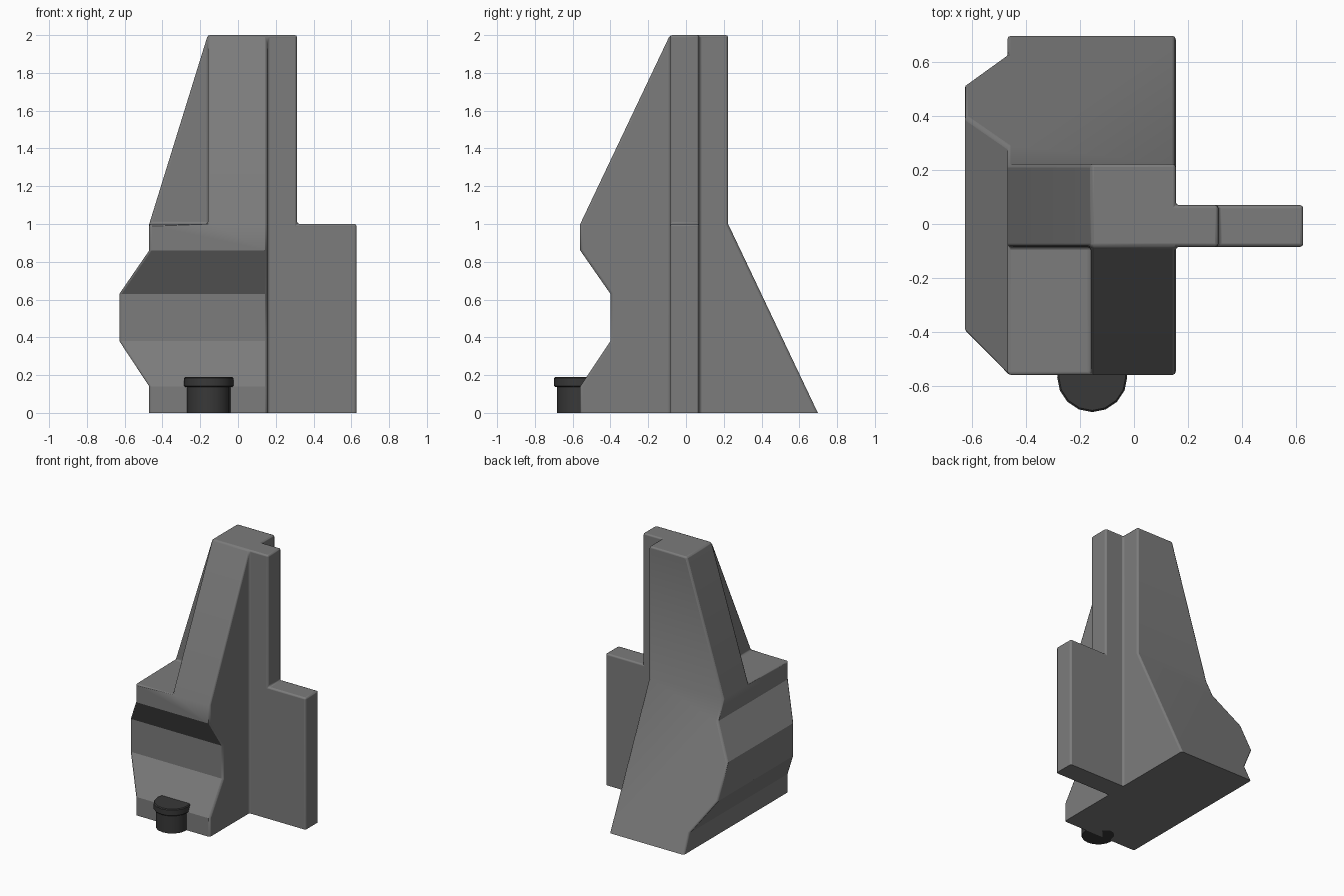
import bpy, bmesh, math

if "Cube" in bpy.data.objects:
    bpy.data.objects.remove(bpy.data.objects["Cube"])

XL, XC, XR = -0.47, -0.16, 0.155        # left side, core left, core right
YF, YB = -0.085, 0.07                   # fin thickness
FIN_IN, FIN_OUT = 0.313, 0.628


def back(z):
    return 0.698 - 0.475 * z


def grey(name, v):
    m = bpy.data.materials.new(name)
    m.diffuse_color = (v, v, v, 1)
    m.use_nodes = True
    m.node_tree.nodes["Principled BSDF"].inputs["Base Color"].default_value = m.diffuse_color
    return m


def smooth(ob, angle):
    bpy.ops.object.select_all(action='DESELECT')
    ob.select_set(True)
    bpy.context.view_layer.objects.active = ob
    bpy.ops.object.shade_smooth_by_angle(angle=math.radians(angle))


def bevel(ob, width, segments, angle):
    m = ob.modifiers.new("soft_edges", 'BEVEL')
    m.width, m.segments = width, segments
    m.limit_method, m.angle_limit = 'ANGLE', math.radians(angle)
    m.use_clamp_overlap = False
    return m


# Main body: stacked plan outlines, then tapering upper section
bm = bmesh.new()


def ring(pts, z):
    return [bm.verts.new((x, y, z)) for x, y in pts]


def bridge(a, b):
    for i in range(len(a)):
        j = (i + 1) % len(a)
        bm.faces.new((a[i], a[j], b[j], b[i]))


rings = []
for z, x0, y0 in ((0, XL, -0.56), (0.14, XL, -0.56), (0.38, -0.628, -0.4),
                  (0.63, -0.628, -0.4), (0.86, XL, -0.56), (1, XL, -0.56)):
    rings.append(ring([(x0, y0), (XC, y0), (XR, y0), (XR, YF), (FIN_IN, YF),
                       (FIN_OUT, YF), (FIN_OUT, YB), (FIN_IN, YB), (XR, YB),
                       (XR, back(z)), (x0, back(z)), (x0, YF)], z))
for a, b in zip(rings, rings[1:]):
    bridge(a, b)
bm.faces.new(rings[0][::-1])

# Flat steps at mid height, and the cross-shaped tower above
A, B, C, D, E, F, G, H, I, J, K, L = rings[-1]
M = bm.verts.new((XC, YF, 1))
bm.faces.new((A, B, M, L))
bm.faces.new((E, F, G, H))
yt = back(1)
top = ring([(XC, YF), (XR, YF), (XR, YF), (FIN_IN, YF), (FIN_IN, YB),
            (XR, YB), (XR, yt), (XC, yt), (XC, YF), (XC, YF)], 2)
bridge([B, C, D, E, H, I, J, K, L, M], top)
bm.faces.new(top[1:2] + top[3:9])
bmesh.ops.remove_doubles(bm, verts=bm.verts[:], dist=1e-5)
bmesh.ops.dissolve_limit(bm, angle_limit=math.radians(1),
                         verts=bm.verts[:], edges=bm.edges[:])
bmesh.ops.recalc_face_normals(bm, faces=bm.faces[:])

# Round the hard edges, leaving the base outline crisp
w = bm.edges.layers.float.new("bevel_weight_edge")
for e in bm.edges:
    if len(e.link_faces) == 2 and max(v.co.z for v in e.verts) > 0.001:
        e[w] = 1.0 if e.calc_face_angle() > math.radians(40) else 0.0
me = bpy.data.meshes.new("tower_body")
bm.to_mesh(me)
bm.free()
body = bpy.data.objects.new("tower_body", me)
bpy.context.collection.objects.link(body)
me.materials.append(grey("mid_grey", 0.2))
smooth(body, 30)
bevel(body, 0.012, 2, 40).limit_method = 'WEIGHT'
wn = body.modifiers.new("flat_shading_on_faces", 'WEIGHTED_NORMAL')
wn.keep_sharp = True

# Front peg: stem and wider cap
dark = grey("dark_grey", 0.04)
for name, r, z0, z1 in (("peg_stem", 0.115, 0, 0.15), ("peg_cap", 0.13, 0.137, 0.19)):
    bpy.ops.mesh.primitive_cylinder_add(vertices=16, radius=r, depth=z1 - z0,
                                        location=(-0.155, -0.568, (z0 + z1) / 2))
    ob = bpy.context.object
    ob.name = name
    ob.data.materials.append(dark)
    if name == "peg_cap":
        bevel(ob, 0.006, 1, 40)
    smooth(ob, 30)
